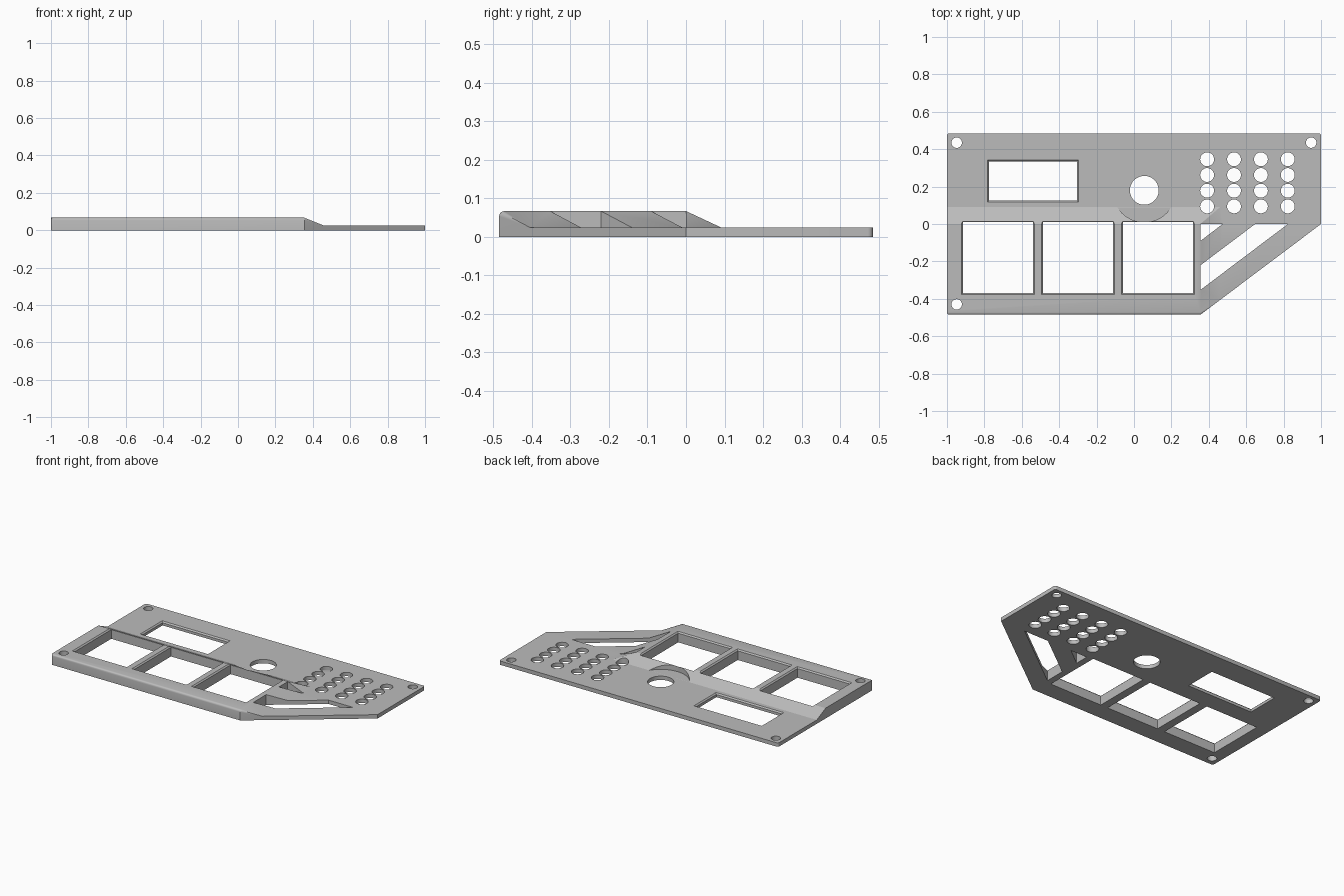
import bpy, bmesh, math

if "Cube" in bpy.data.objects:
    bpy.data.objects.remove(bpy.data.objects["Cube"])

LOW, HIGH, HY = 0.025, 0.067, 0.485

grey = bpy.data.materials.new("light grey")
grey.diffuse_color = (0.5, 0.5, 0.5, 1)
grey.use_nodes = True
grey.node_tree.nodes["Principled BSDF"].inputs["Base Color"].default_value = grey.diffuse_color


def new_object(name, bm):
    bmesh.ops.recalc_face_normals(bm, faces=bm.faces)
    me = bpy.data.meshes.new(name)
    bm.to_mesh(me)
    bm.free()
    ob = bpy.data.objects.new(name, me)
    bpy.context.collection.objects.link(ob)
    me.materials.append(grey)
    return ob


def loft(bm, layers):
    """Closed solid through stacked outlines: [(points, z), ...]"""
    rings = [[bm.verts.new((x, y, z)) for x, y in pts] for pts, z in layers]
    n = len(rings[0])
    bm.faces.new(rings[0][::-1])
    bm.faces.new(rings[-1])
    for a, b in zip(rings, rings[1:]):
        for i in range(n):
            j = (i + 1) % n
            bm.faces.new((a[i], a[j], b[j], b[i]))


def circle(x, y, r, n=40):
    return [(x + r * math.cos(2 * math.pi * i / n), y + r * math.sin(2 * math.pi * i / n))
            for i in range(n)]


def rect(x0, x1, y0, y1, g=0.0):
    return [(x0 - g, y0 - g), (x1 + g, y0 - g), (x1 + g, y1 + g), (x0 - g, y1 + g)]


def window(bm, x0, x1, y0, y1, top, g=0.008):
    """Rectangular opening with a chamfered upper rim"""
    loft(bm, [(rect(x0, x1, y0, y1), -0.1), (rect(x0, x1, y0, y1), top - g),
              (rect(x0, x1, y0, y1, g), top), (rect(x0, x1, y0, y1, g), 0.2)])


# Panel body: thin plate with raised front deck and sloping transitions
hx, hy = 0.46, -HY + (0.46 - 0.355) * HY / 0.645
P = {
    "A": (-1, -HY, 0), "B": (0.355, -HY, 0), "C": (1, 0, 0), "D": (1, HY, 0), "E": (-1, HY, 0),
    "a": (-1, -HY, HIGH), "b": (0.355, -HY, HIGH), "f": (0.355, 0, HIGH), "g": (-1, 0, HIGH),
    "h": (hx, hy, LOW), "i": (hx, 0.09, LOW), "j": (-1, 0.09, LOW),
    "c": (1, 0, LOW), "d": (1, HY, LOW), "e": (-1, HY, LOW),
}
bm = bmesh.new()
V = {k: bm.verts.new(p) for k, p in P.items()}
for face in ("EDCBA", "abfg", "gfij", "bhif", "jihcde", "ABba", "BChb", "CDdc", "DEed", "EAagje"):
    if face == "BChb":
        face = "BCchb"
    bm.faces.new([V[k] for k in face])
rounded = [bm.edges.get((V[p], V[q])) for p, q in ("Aa", "Dd", "Ee", "ab")]
bmesh.ops.bevel(bm, geom=rounded, offset=0.013, segments=4, profile=0.5, affect='EDGES')
panel = new_object("control_panel", bm)

# Openings
bm = bmesh.new()
for x0, x1 in ((-0.915, -0.54), (-0.487, -0.112), (-0.06, 0.315)):
    window(bm, x0, x1, -0.37, 0.01, HIGH)                  # three square windows
window(bm, -0.775, -0.305, 0.125, 0.335, LOW)              # display window
for x, y in ((-0.948, 0.435), (0.947, 0.435), (-0.948, -0.43)):
    loft(bm, [(circle(x, y, 0.028), -0.1), (circle(x, y, 0.028), 0.2)])   # screw holes
for col in range(4):
    for row in range(4):                                   # grid of button holes
        c = circle(0.391 + 0.1437 * col, 0.094 + 0.084 * row, 0.037)
        loft(bm, [(c, -0.1), (c, 0.2)])
for pts in ([(0.356, -0.09), (0.474, 0), (0.356, 0)],      # gaps between the struts
            [(0.356, -0.352), (0.823, 0), (0.648, 0), (0.356, -0.22)]):
    loft(bm, [(pts, -0.1), (pts, 0.2)])
openings = new_object("openings_cutter", bm)

# Dial hole with round clearance cut into the ramp
bm = bmesh.new()
small, large = circle(0.055, 0.18, 0.077, 64), circle(0.055, 0.18, 0.17, 64)
loft(bm, [(small, -0.1), (small, LOW + 0.0004), (large, LOW + 0.0004), (large, 0.2)])
dial = new_object("dial_cutter", bm)

bpy.context.view_layer.objects.active = panel
for cutter in (openings, dial):
    mod = panel.modifiers.new("cut", 'BOOLEAN')
    mod.operation, mod.solver, mod.object = 'DIFFERENCE', 'EXACT', cutter
    bpy.ops.object.modifier_apply(modifier=mod.name)
for cutter in (openings, dial):
    bpy.data.objects.remove(cutter)

bpy.ops.object.select_all(action='DESELECT')
panel.select_set(True)
bpy.ops.object.shade_smooth_by_angle(angle=math.radians(25))
